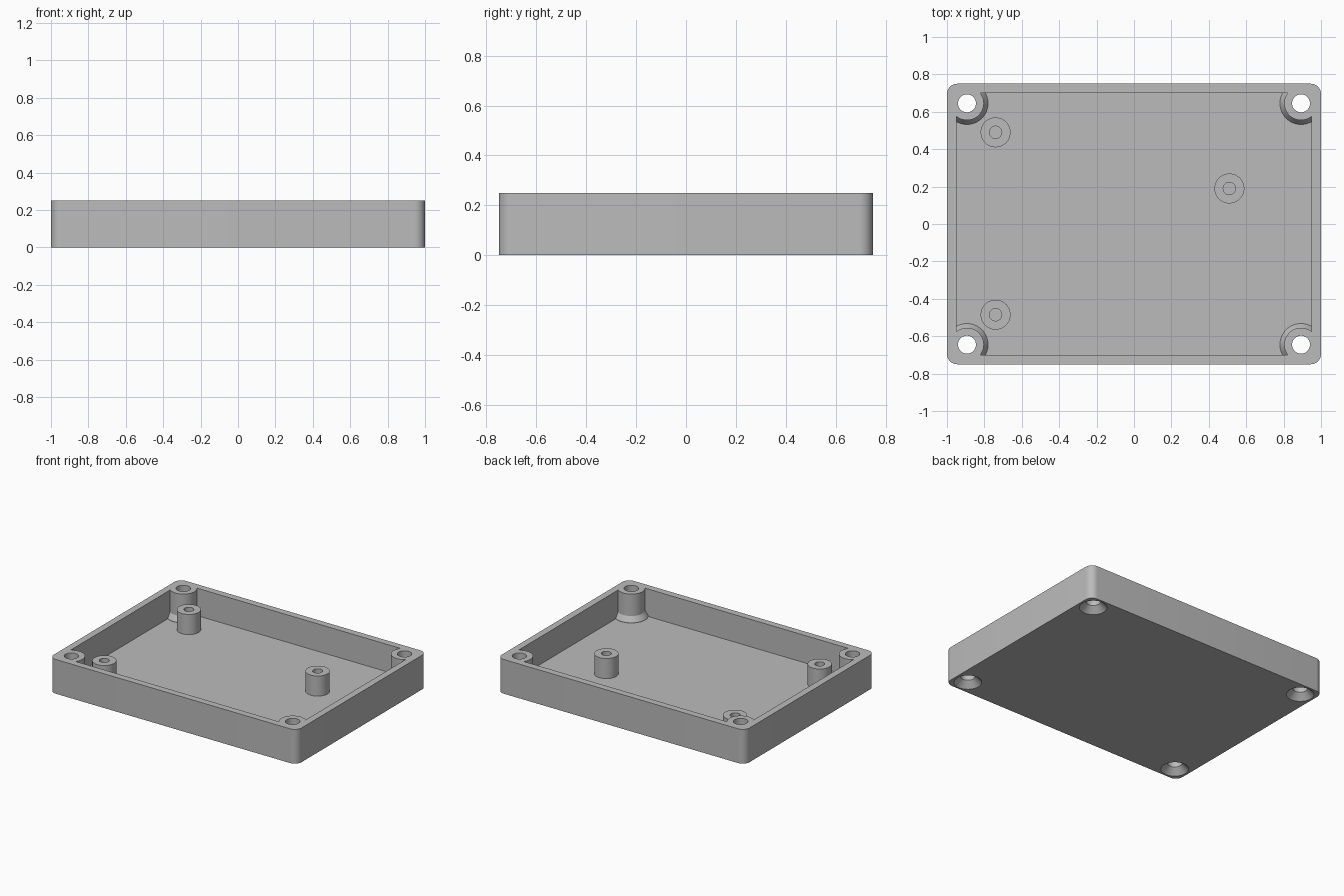
import bpy
import bmesh
from math import cos, sin, pi, radians

if "Cube" in bpy.data.objects:
    bpy.data.objects.remove(bpy.data.objects["Cube"], do_unlink=True)

HEIGHT, FLOOR, WALL = 0.25, 0.05, 0.05
HALF_X, HALF_Y, CORNER = 1.0, 0.75, 0.055
SCREW_X, SCREW_Y = 0.893, 0.645

grey = bpy.data.materials.new("plastic_grey")
grey.use_nodes = True
grey.diffuse_color = (0.5, 0.5, 0.5, 1)
grey.node_tree.nodes["Principled BSDF"].inputs["Base Color"].default_value = (0.5, 0.5, 0.5, 1)


def make_object(name, bm):
    bmesh.ops.recalc_face_normals(bm, faces=bm.faces)
    mesh = bpy.data.meshes.new(name)
    bm.to_mesh(mesh)
    bm.free()
    mesh.materials.append(grey)
    obj = bpy.data.objects.new(name, mesh)
    bpy.context.collection.objects.link(obj)
    return obj


def rounded_block(name, hx, hy, z0, z1, radius=0.0, steps=10):
    """Upright block whose vertical corners may be rounded."""
    bm = bmesh.new()
    outline = []
    for i, (sx, sy) in enumerate([(1, 1), (-1, 1), (-1, -1), (1, -1)]):
        for k in range(steps + 1 if radius else 1):
            a = (i + k / steps) * pi / 2
            outline.append((sx * (hx - radius) + radius * cos(a),
                            sy * (hy - radius) + radius * sin(a)))
    base = bm.faces.new([bm.verts.new((x, y, z0)) for x, y in outline])
    top = bmesh.ops.extrude_face_region(bm, geom=[base], use_keep_orig=True)["geom"]
    bmesh.ops.translate(bm, vec=(0, 0, z1 - z0),
                        verts=[v for v in top if isinstance(v, bmesh.types.BMVert)])
    return make_object(name, bm)


def turned(name, profile, places, sides=48):
    """Solid turned from a (radius, z) profile, repeated at each place."""
    bm = bmesh.new()
    for cx, cy in places:
        rings = [[bm.verts.new((cx + r * cos(2 * pi * k / sides),
                                cy + r * sin(2 * pi * k / sides), z))
                  for k in range(sides)] for r, z in profile]
        for low, high in zip(rings, rings[1:]):
            for k in range(sides):
                n = (k + 1) % sides
                bm.faces.new((low[k], low[n], high[n], high[k]))
        bm.faces.new(rings[0])
        bm.faces.new(rings[-1])
    return make_object(name, bm)


def subtract(target, cutter):
    mod = target.modifiers.new("cut", "BOOLEAN")
    mod.operation = "DIFFERENCE"
    mod.solver = "EXACT"
    mod.object = cutter
    bpy.context.view_layer.objects.active = target
    bpy.ops.object.modifier_apply(modifier=mod.name)
    bpy.data.objects.remove(cutter, do_unlink=True)


corners = [(sx * SCREW_X, sy * SCREW_Y) for sx in (-1, 1) for sy in (-1, 1)]

# Tray: outer block minus a cavity that leaves flared corner posts standing
tray = rounded_block("tray", HALF_X, HALF_Y, 0, HEIGHT, CORNER)
cavity = rounded_block("cavity", HALF_X - WALL, HALF_Y - WALL, FLOOR, HEIGHT + 0.05)
posts = turned("posts", [(0.113, 0.03), (0.113, FLOOR + 0.005), (0.09, 0.09), (0.09, 0.4)], corners)
subtract(cavity, posts)
subtract(tray, cavity)

# Through holes, countersunk from below
screw_holes = turned("screw_holes", [(0.102, -0.01), (0.048, 0.044), (0.048, 0.4)], corners)
subtract(tray, screw_holes)

# Three standoffs with blind pilot holes
standoffs = turned("standoffs",
                   [(0.08, FLOOR), (0.08, 0.197), (0.033, 0.197), (0.033, FLOOR + 0.01)],
                   [(-0.74, 0.49), (-0.74, -0.485), (0.51, 0.19)])

# Smooth round walls, sharp edges kept
for obj in (tray, standoffs):
    bpy.ops.object.select_all(action="DESELECT")
    obj.select_set(True)
    bpy.context.view_layer.objects.active = obj
    bpy.ops.object.shade_smooth_by_angle(angle=radians(25))
